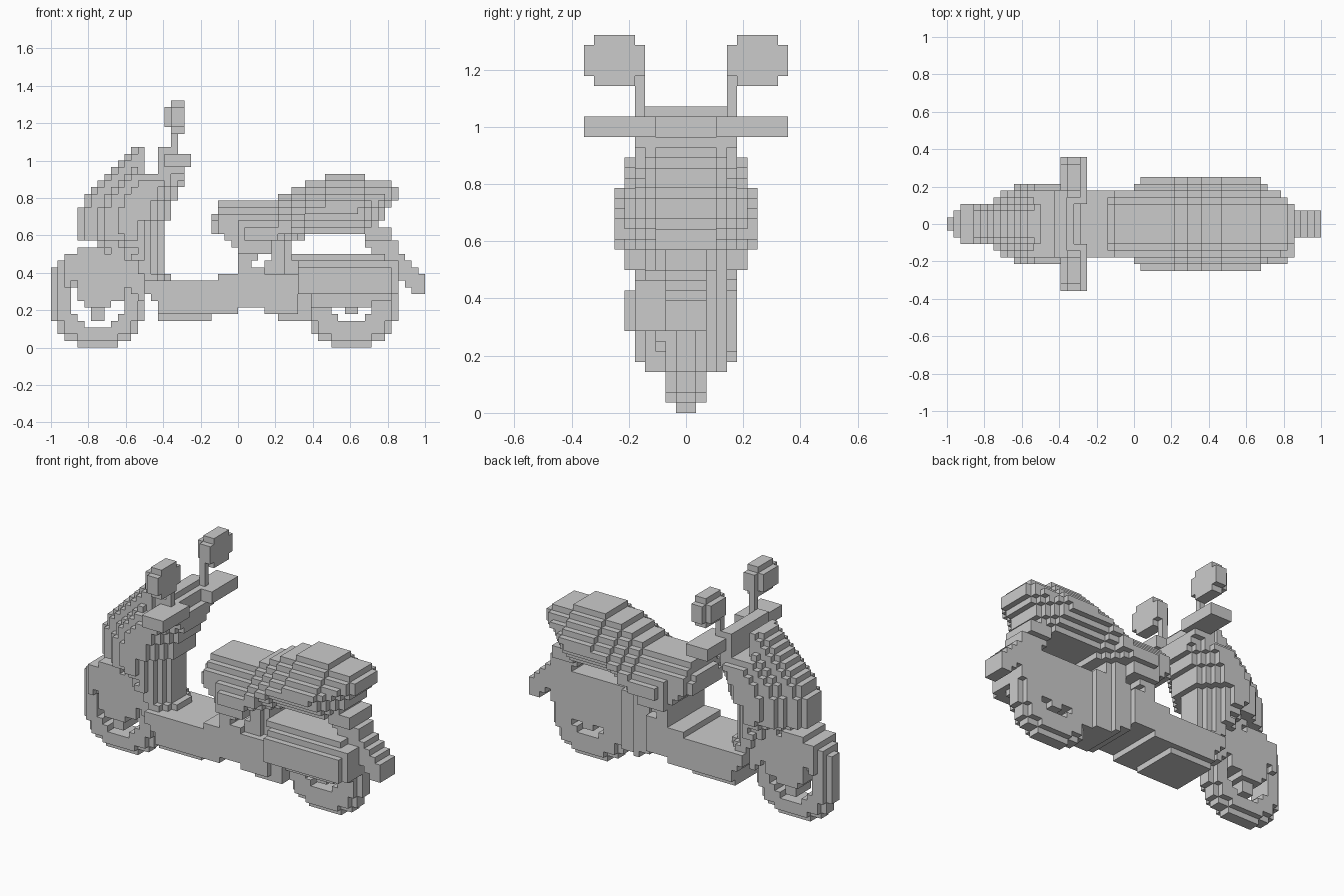
import bpy, bmesh, math

cube = bpy.data.objects.get("Cube")
if cube:
    bpy.data.objects.remove(cube)

U = 2 / 56                      # edge of one block
filled = set()                  # every block used so far
parts = {}                      # part name -> its blocks

grey = bpy.data.materials.new("plain_grey")
grey.use_nodes = True
colour = (0.6, 0.6, 0.6, 1)
grey.diffuse_color = colour
grey.node_tree.nodes["Principled BSDF"].inputs["Base Color"].default_value = colour


def inside(poly, x, z):
    hit = False
    for (ax, az), (bx, bz) in zip(poly, poly[1:] + poly[:1]):
        if (az > z) != (bz > z) and x < ax + (z - az) * (bx - ax) / (bz - az):
            hit = not hit
    return hit


def profile(poly):
    """Side-view blocks whose centres lie in the outline."""
    return {(i, k) for i in range(56) for k in range(37)
            if inside(poly, i + 0.5, k + 0.5)}


def rect(i0, i1, k0, k1):
    return {(i, k) for i in range(i0, i1) for k in range(k0, k1)}


def radius(cx, cz, i, k):
    return math.hypot(i + 0.5 - cx, k + 0.5 - cz)


def ring(cx, cz, r0, r1):
    return {(i, k) for i, k in rect(0, 56, 0, 37) if r0 <= radius(cx, cz, i, k) <= r1}


def depth(cells, i, k, di, dk):
    """How many blocks lie between this one and the outline."""
    n = 0
    while (i + di * (n + 1), k + dk * (n + 1)) in cells:
        n += 1
    return n


def add_part(name, cells, span):
    """Extrude side-view blocks over y; span gives a half width or (low, high)."""
    blocks = parts.setdefault(name, set())
    for i, k in cells:
        s = span(i, k) if callable(span) else span
        lo, hi = s if isinstance(s, tuple) else (-s, s)
        for j in range(lo, hi):
            if (i, j, k) not in filled:
                filled.add((i, j, k))
                blocks.add((i, j, k))


def build(name, blocks):
    """Make a mesh from the exposed faces of the blocks."""
    bm = bmesh.new()
    verts = {}

    def vert(p):
        if p not in verts:
            verts[p] = bm.verts.new((p[0] * U - 1, p[1] * U, p[2] * U))
        return verts[p]

    for b in sorted(blocks):
        for axis in range(3):
            for side in (0, 1):
                near = list(b)
                near[axis] += 2 * side - 1
                if tuple(near) in filled:
                    continue
                corners = []
                for s, t in ((0, 0), (1, 0), (1, 1), (0, 1)):
                    p = list(b)
                    p[axis] += side
                    p[(axis + 1) % 3] += s
                    p[(axis + 2) % 3] += t
                    corners.append(vert(tuple(p)))
                bm.faces.new(corners if side else corners[::-1])
    mesh = bpy.data.meshes.new(name)
    bm.to_mesh(mesh)
    bm.free()
    mesh.materials.append(grey)
    bpy.context.collection.objects.link(bpy.data.objects.new(name, mesh))


# Wheels: rounded tyres
for name, cx, hole in (("front_wheel", 7, 4), ("rear_wheel", 45, 3.2)):
    add_part(name, ring(cx, 7, hole, 7.3),
             lambda i, k: 1 if radius(cx, 7, i, k) > 6.45 else 2)

# Front mudguard and fork
add_part("front_fender", profile([(0, 4), (0, 11.6), (1, 12.6), (3, 14), (4, 14.4), (4, 15),
                                  (7, 15), (10, 14), (13, 12), (14, 11), (14, 6), (12, 9),
                                  (10, 11), (4, 11), (1, 7), (1, 4)]),
         lambda i, k: min(i + 1, 3))
add_part("front_fork", profile([(4, 14), (13, 14), (11, 7), (9, 7), (8, 4), (6, 4),
                                (6, 6), (4, 8)]),
         lambda i, k: 3 if k > 5 else 2)

# Front apron and leg shield, rounded from the nose and from the rider's side
apron = profile([(13, 30), (14, 30), (14, 27), (15, 26), (20, 26), (20, 24), (19, 23),
                 (18, 20), (17, 18), (17, 11), (19, 10), (19, 7), (16, 7), (14, 9),
                 (13, 13), (9, 14), (7, 16), (5, 16), (4, 17), (4, 20), (5, 22),
                 (8, 25)])


def apron_half(i, k):
    front = depth(apron, i, k, -1, 0)
    back = depth(apron, i, k, 1, 0)
    if k < 10:
        return 5
    if k < 14:
        return min(5, 4 + front, 2 + back)
    half = min(6 if k < 25 else 5, 2 + (2 * front + 1) // 3)
    if i < 13:
        return min(half, 3 + depth(apron, i, k, 0, -1))
    return min(half, (3 if k > 18 else 2) + back)


add_part("front_apron", apron, apron_half)

# Handlebar, its housing and the mirrors
add_part("handlebar_housing", profile([(16, 28), (16, 30), (18, 30), (19, 29), (20, 26),
                                       (20, 25), (17, 25)]),
         lambda i, k: 5 if k > 25 else 4)
for name, flip in (("left", False), ("right", True)):
    def span(lo, hi):
        return (-hi, -lo) if flip else (lo, hi)
    add_part(name + "_grip", rect(17, 21, 27, 29), span(3, 10))
    add_part(name + "_mirror", rect(18, 19, 28, 34), span(4, 5))
    add_part(name + "_mirror", rect(18, 20, 32, 37),
             lambda i, k: span(4, 10) if 32 < k < 36 else span(5, 9))
    add_part(name + "_mirror", rect(17, 18, 33, 36), span(5, 9))

# Footboard and the frame under the seat
floor = profile([(16, 7), (16, 5), (17, 4), (24, 4), (24, 5), (28, 5), (28, 6), (32, 6),
                 (32, 5), (34, 5), (34, 4), (39, 4), (39, 10), (17, 10)])


def taper(i):
    return max(2, min(5, 5 - (i - 29) // 3))


add_part("footboard", floor, lambda i, k: (-4 if k < 5 or i > 36 else -5,
                                           min(4 if k < 5 else 5, taper(i))))
frame = profile([(25, 10), (25, 11), (28, 11), (28, 17), (36, 17), (36, 15), (37, 14),
                 (39, 13), (39, 10)]) - rect(30, 32, 12, 13) - rect(31, 33, 13, 14)


def frame_span(i, k):
    if k >= 14 and i < 33:
        return 6
    return (-taper(i) if k > 10 else -5, taper(i))


add_part("under_seat_frame", frame, frame_span)

# Seat and tail body, rounded above, below and behind
seat = profile([(25, 22), (34, 22), (34, 23), (36, 23), (36, 24), (38, 24), (38, 25),
                (41, 25), (41, 26), (47, 26), (47, 25), (51, 25), (52, 24), (52, 22),
                (50, 21), (50, 19), (47, 17), (38, 17), (38, 16), (35, 16), (32, 15),
                (27, 15), (26, 17), (24, 17), (24, 19), (25, 20)])


def seat_half(i, k):
    above = depth(seat, i, k, 0, 1)
    below = depth(seat, i, k, 0, -1)
    back = depth(seat, i, k, 1, 0)
    ends = 4 if i < 25 else 5 if i < 28 else 6 if i == 28 else 7
    if i > 46:
        ends = 6 if i < 50 else 5
    return min(ends, 3 + above, 3 + back, 7 if i < 36 else 4 + below)


add_part("seat_body", seat, seat_half)

# Engine on the right with its cover, and the wheel hub
add_part("engine", rect(37, 52, 8, 13), (-5, 2))
add_part("engine", rect(36, 50, 13, 14), (-4, 2))
add_part("engine", rect(38, 51, 6, 8) - rect(48, 51, 6, 7), (-3, 2))
add_part("engine_cover", rect(37, 51, 8, 12), (-6, -5))
add_part("rear_hub", rect(44, 46, 5, 7), 2)

# Rear mudguard sweeping down behind the wheel
add_part("rear_fender", profile([(47, 18), (51, 18), (51, 17), (52, 15), (56, 10), (56, 8),
                                 (54, 8), (53, 10), (52, 11), (50, 13), (49, 14),
                                 (47, 16)]),
         lambda i, k: 3 if k > 15 else 2)

for part_name, part_blocks in parts.items():
    build(part_name, part_blocks)
